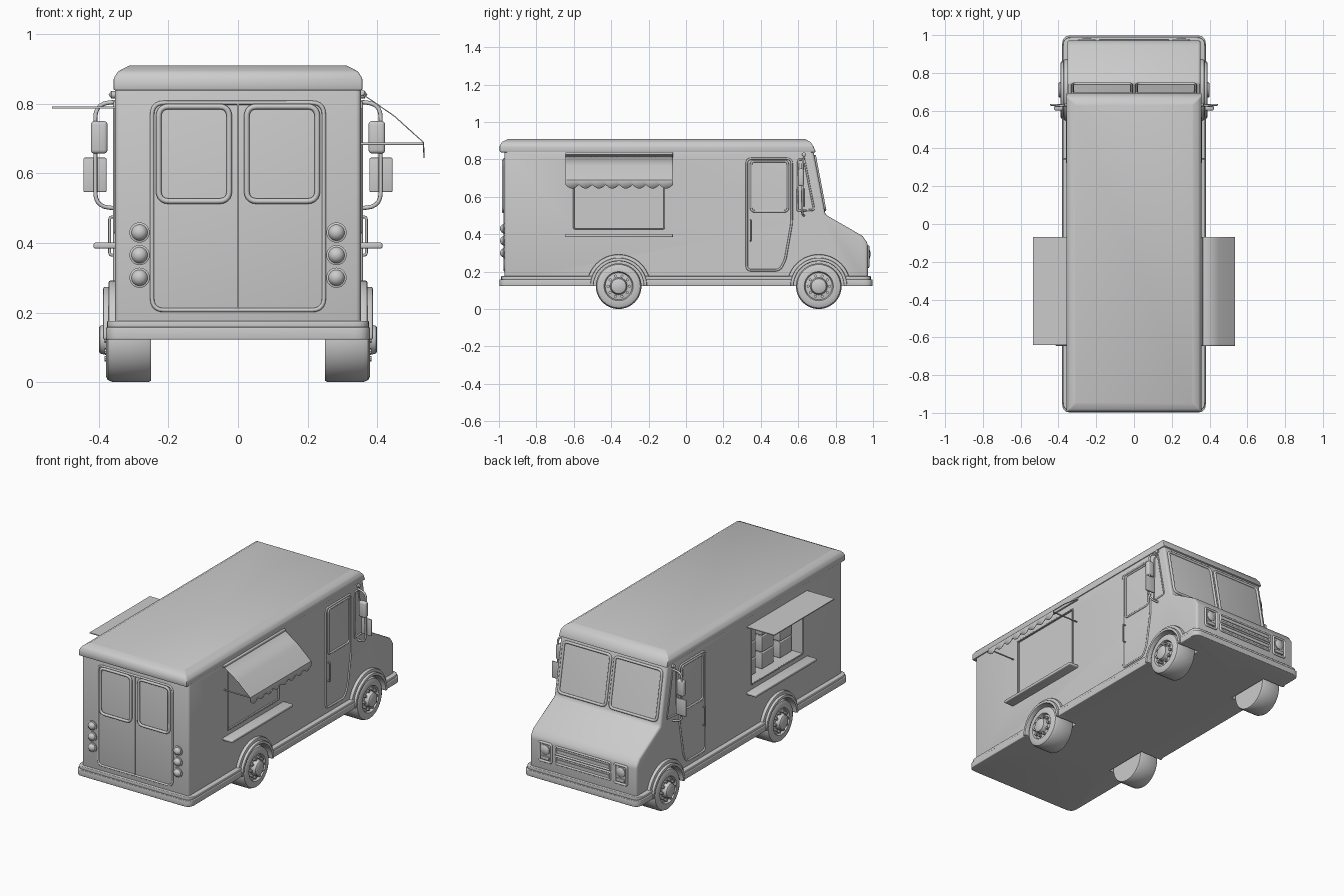
import bpy, bmesh, math
from mathutils import Vector

cube = bpy.data.objects.get("Cube")
if cube:
    bpy.data.objects.remove(cube)

GREY = (0.6, 0.6, 0.6, 1)
paint = bpy.data.materials.new("plain grey")
paint.use_nodes = True
paint.diffuse_color = GREY
paint.node_tree.nodes["Principled BSDF"].inputs["Base Color"].default_value = GREY


def finish(name, bm, bevel=0, segments=3, cutters=(), smooth=True):
    """Turn a bmesh into an object, then bevel, cut and shade it."""
    bmesh.ops.recalc_face_normals(bm, faces=bm.faces)
    mesh = bpy.data.meshes.new(name)
    bm.to_mesh(mesh)
    bm.free()
    mesh.materials.append(paint)
    ob = bpy.data.objects.new(name, mesh)
    bpy.context.collection.objects.link(ob)
    bpy.ops.object.select_all(action='DESELECT')
    bpy.context.view_layer.objects.active = ob
    ob.select_set(True)
    if bevel:
        m = ob.modifiers.new("Bevel", 'BEVEL')
        m.width, m.segments, m.limit_method = bevel, segments, 'ANGLE'
        bpy.ops.object.modifier_apply(modifier=m.name)
    for c in cutters:
        m = ob.modifiers.new("Cut", 'BOOLEAN')
        m.operation, m.object, m.solver = 'DIFFERENCE', c, 'EXACT'
        bpy.ops.object.modifier_apply(modifier=m.name)
    if smooth:
        bpy.ops.object.shade_smooth_by_angle(angle=math.radians(35))
    return ob


def prism(name, pts, axis, a, b, **kw):
    """Extrude a flat outline along x (points are y, z) or y (points are x, z)."""
    place = (lambda p, t: (t, p[0], p[1])) if axis == 'x' else (lambda p, t: (p[0], t, p[1]))
    bm = bmesh.new()
    rings = [[bm.verts.new(place(p, t)) for p in pts] for t in (a, b)]
    n = len(pts)
    for r in rings:
        bm.faces.new(r)
    for i in range(n):
        j = (i + 1) % n
        bm.faces.new((rings[0][i], rings[0][j], rings[1][j], rings[1][i]))
    return finish(name, bm, **kw)


def rect(a, b, c, d):
    return [(a, c), (b, c), (b, d), (a, d)]


def box(name, x0, x1, y0, y1, z0, z1, **kw):
    return prism(name, rect(y0, y1, z0, z1), 'x', x0, x1, **kw)


def rounded(pts, r, closed=True, n=5):
    """Round the corners of a path with short curves."""
    pts = [Vector(p) for p in pts]
    out = []
    for i, p in enumerate(pts):
        if not closed and i in (0, len(pts) - 1):
            out.append(p)
            continue
        q, s = pts[i - 1], pts[(i + 1) % len(pts)]
        a, b = p + (q - p).normalized() * r, p + (s - p).normalized() * r
        for k in range(n + 1):
            t = k / n
            out.append(a * (1 - t) ** 2 + p * 2 * t * (1 - t) + b * t * t)
    return out


def tube(name, pts, radius, corner=0.02, closed=True):
    cu = bpy.data.curves.new(name, 'CURVE')
    cu.dimensions, cu.bevel_depth, cu.bevel_resolution = '3D', radius, 2
    cu.use_fill_caps = True
    path = rounded(pts, corner, closed)
    sp = cu.splines.new('POLY')
    sp.points.add(len(path) - 1)
    for q, p in zip(sp.points, path):
        q.co = (*p, 1)
    sp.use_cyclic_u = closed
    cu.materials.append(paint)
    ob = bpy.data.objects.new(name, cu)
    bpy.context.collection.objects.link(ob)
    bpy.ops.object.select_all(action='DESELECT')
    bpy.context.view_layer.objects.active = ob
    ob.select_set(True)
    bpy.ops.object.convert(target='MESH')
    bpy.ops.object.shade_smooth_by_angle(angle=math.radians(50))


def lathe(name, profile, centre, axis='x', steps=40, sign=1):
    """Spin (radius, offset) points around an axis through the centre."""
    bm = bmesh.new()
    ax = Vector((1, 0, 0)) if axis == 'x' else Vector((0, 1, 0))
    c = Vector(centre)
    vs = [bm.verts.new(c + ax * (o * sign) + Vector((0, 0, r))) for r, o in profile]
    es = [bm.edges.new(e) for e in zip(vs, vs[1:])]
    bmesh.ops.spin(bm, geom=vs + es, cent=c, axis=ax, angle=math.tau, steps=steps)
    bmesh.ops.remove_doubles(bm, verts=bm.verts, dist=0.0002)
    return finish(name, bm)


W, AXLES, HUB = 0.353, (-0.36, 0.71), 0.122
SIDES = (("left", 1), ("right", -1))

# Cutters for the wheel wells, the open hatch and the closed hatch
wells = [lathe("well_cutter", [(0, 0.24), (0.14, 0.24), (0.14, 0.45), (0, 0.45)], (0, y, HUB), sign=s)
         for y in AXLES for _, s in SIDES]
hatches = [box("open_hatch_cutter", -0.5, -0.02, -0.6, -0.115, 0.43, 0.785),
           box("shut_hatch_cutter", W - 0.012, 0.5, -0.6, -0.115, 0.43, 0.785)]

# Body, skirt and roof
body = [(-0.97, 0.14), (-0.97, 0.85), (0.68, 0.85), (0.745, 0.505), (0.945, 0.39), (0.972, 0.35), (0.972, 0.14)]
prism("body", body, 'x', -W, W, bevel=0.014, cutters=wells + hatches)
plan = rounded([(-0.38, -0.998, 0), (0.38, -0.998, 0), (0.38, 0.998, 0), (-0.38, 0.998, 0)], 0.045)
for name, z0, z1, k in (("skirt", 0.122, 0.158, 1), ("skirt_ledge", 0.156, 0.176, 0.99)):
    bm = bmesh.new()
    f = bm.faces.new([bm.verts.new((p.x * k, p.y * k, z0)) for p in plan])
    top = bmesh.ops.extrude_face_region(bm, geom=[f])["geom"]
    bmesh.ops.translate(bm, verts=[v for v in top if isinstance(v, bmesh.types.BMVert)], vec=(0, 0, z1 - z0))
    finish(name, bm, bevel=0.004, cutters=wells)
bm = bmesh.new()
layers = [(0.358, -0.996, 0.695, 0.838), (0.358, -0.996, 0.68, 0.872),
          (0.345, -0.985, 0.665, 0.893), (0.312, -0.95, 0.635, 0.91)]
rings = [[bm.verts.new(p) for p in ((-x, a, z), (x, a, z), (x, b, z), (-x, b, z))] for x, a, b, z in layers]
for lo, hi in zip(rings, rings[1:]):
    for i in range(4):
        bm.faces.new((lo[i], lo[(i + 1) % 4], hi[(i + 1) % 4], hi[i]))
bm.faces.new(rings[0])
bm.faces.new(rings[-1])
finish("roof", bm, bevel=0.006, segments=2)
for c in wells + hatches:
    bpy.data.objects.remove(c)

# Wheels, hub bolts and wheel arches
tyre = [(0, 0.25), (0.118, 0.25), (0.122, 0.258), (0.122, 0.36), (0.116, 0.374), (0.104, 0.38), (0.078, 0.38),
        (0.072, 0.366), (0.046, 0.37), (0.04, 0.396), (0.034, 0.4), (0, 0.4)]
for y in AXLES:
    for side, s in SIDES:
        lathe(side + "_wheel", tyre, (0, y, HUB), sign=s)
        for i in range(10):
            a = math.tau * i / 10
            lathe(side + "_wheel_bolt", [(0, 0.36), (0.008, 0.36), (0.008, 0.384), (0, 0.384)],
                  (0, y + 0.057 * math.cos(a), HUB + 0.057 * math.sin(a)), steps=8, sign=s)
        arc = [math.pi * i / 24 for i in range(25)]
        for name, r, x in (("arch", 0.17, 0.372), ("arch_lip", 0.152, 0.388)):
            ring = [(y + r * math.cos(a), HUB + r * math.sin(a)) for a in arc]
            ring += [(y + 0.134 * math.cos(a), HUB + 0.134 * math.sin(a)) for a in reversed(arc)]
            prism(side + "_" + name, ring, 'x', s * 0.33, s * x, bevel=0.006, segments=2)

# Rear doors, their windows and the tail lamps
R = -0.971
tube("rear_door_frame", [(x, R, z) for x, z in rect(-0.247, 0.247, 0.207, 0.803)], 0.006, 0.035)
box("rear_door_split", -0.003, 0.003, R - 0.005, R, 0.207, 0.803)
for side, s in SIDES:
    win = [(s * x, z) for x, z in rect(0.025, 0.228, 0.52, 0.792)]
    tube(side + "_rear_window_frame", [(x, R - 0.005, z) for x, z in win], 0.008, 0.03)
    for z in (0.3, 0.365, 0.43):
        lathe(side + "_tail_lamp", [(0.029, 0), (0.029, -0.008), (0.023, -0.01), (0.021, -0.016), (0.012, -0.024),
                                    (0, -0.027)], (s * 0.283, -0.968, z), axis='y', steps=24)

# Cab doors, quarter windows, handles and mirrors
door = [(0.325, 0.207), (0.5, 0.207), (0.53, 0.26), (0.565, 0.46), (0.565, 0.803), (0.325, 0.803)]
quarter = [(0.595, 0.525), (0.685, 0.53), (0.632, 0.8), (0.6, 0.8)]
for side, s in SIDES:
    X = s * W
    tube(side + "_door_frame", [(X, y, z) for y, z in door], 0.006, 0.025)
    tube(side + "_door_window_frame", [(X, y, z) for y, z in rect(0.348, 0.545, 0.522, 0.79)], 0.006, 0.02)
    tube(side + "_quarter_window_frame", [(X, y, z) for y, z in quarter], 0.005, 0.01)
    tube(side + "_door_handle", [(X, 0.345, 0.365), (X + s * 0.016, 0.345, 0.365), (X + s * 0.016, 0.345, 0.475),
                                 (X, 0.345, 0.475)], 0.004, 0.008, False)
    tube(side + "_mirror_arm", [(X, 0.63, 0.805), (s * 0.41, 0.625, 0.8), (s * 0.41, 0.62, 0.505),
                                (X, 0.63, 0.5)], 0.006, 0.04, False)
    lathe(side + "_arm_knob", [(0, 0.35), (0.01, 0.352), (0.011, 0.364), (0, 0.372)], (0, 0.63, 0.826), steps=12, sign=s)
    box(side + "_upper_mirror", s * 0.375, s * 0.423, 0.6, 0.63, 0.657, 0.75, bevel=0.01)
    box(side + "_lower_mirror", s * 0.378, s * 0.444, 0.626, 0.636, 0.546, 0.645, bevel=0.004)

# Windscreen panes, headlamps and grille
screen = lambda x, z: (x, 0.745 - (z - 0.505) * 0.19 + 0.002, z)
for side, s in SIDES:
    tube(side + "_windscreen_frame", [screen(s * x, z) for x, z in rect(0.014, 0.325, 0.53, 0.815)], 0.008, 0.025)
    tube(side + "_headlamp_frame", [(s * x, 0.973, z) for x, z in rect(0.21, 0.29, 0.225, 0.335)], 0.007, 0.01)
    lathe(side + "_headlamp", [(0.03, 0), (0.03, 0.008), (0.02, 0.014), (0, 0.017)],
          (s * 0.25, 0.97, 0.294), axis='y', steps=24)
    box(side + "_indicator", s * 0.222, s * 0.278, 0.96, 0.98, 0.236, 0.256, bevel=0.003)
for z in (0.252, 0.31):
    tube("grille_frame", [(x, 0.973, q) for x, q in rect(-0.18, 0.18, z - 0.022, z + 0.022)], 0.006, 0.008)
    box("grille_bar", -0.175, 0.175, 0.96, 0.976, z - 0.005, z + 0.005)

# Serving counters and hatch frames
for side, s in SIDES:
    box(side + "_counter", s * 0.34, s * 0.415, -0.645, -0.07, 0.384, 0.401, bevel=0.005)
    tube(side + "_hatch_frame", [(s * W, y, z) for y, z in rect(-0.6, -0.115, 0.43, 0.785)], 0.004, 0.008)

# Scalloped awning with its rail and arms
box("awning_rail", 0.345, 0.365, -0.645, -0.07, 0.822, 0.838, bevel=0.004)
bm = bmesh.new()
cols = []
for i in range(81):
    y = -0.645 + 0.575 * i / 80
    hem = 0.664 - 0.02 * abs(math.sin(math.pi * i / 10))
    cols.append([bm.verts.new((x, y, z)) for x, z in ((0.36, 0.828), (0.45, 0.766), (0.534, 0.69), (0.536, hem))])
for a, b in zip(cols, cols[1:]):
    for k in range(3):
        bm.faces.new((a[k], a[k + 1], b[k + 1], b[k]))
awning = finish("awning", bm)
solid = awning.modifiers.new("Thickness", 'SOLIDIFY')
solid.thickness = 0.003
for y in (-0.635, -0.08):
    tube("awning_arm", [(W, y, 0.685), (0.45, y, 0.685), (0.533, y, 0.685)], 0.004, 0.01, False)

# Raised flat hatch and the stacked crates inside
box("raised_hatch", -0.535, -0.35, -0.64, -0.07, 0.787, 0.792)
for y in (-0.53, -0.36, -0.19):
    for k in range(3):
        box("crate", -0.29, -0.17, y - 0.055, y + 0.055, 0.432 + k * 0.1, 0.528 + k * 0.1, bevel=0.004)
